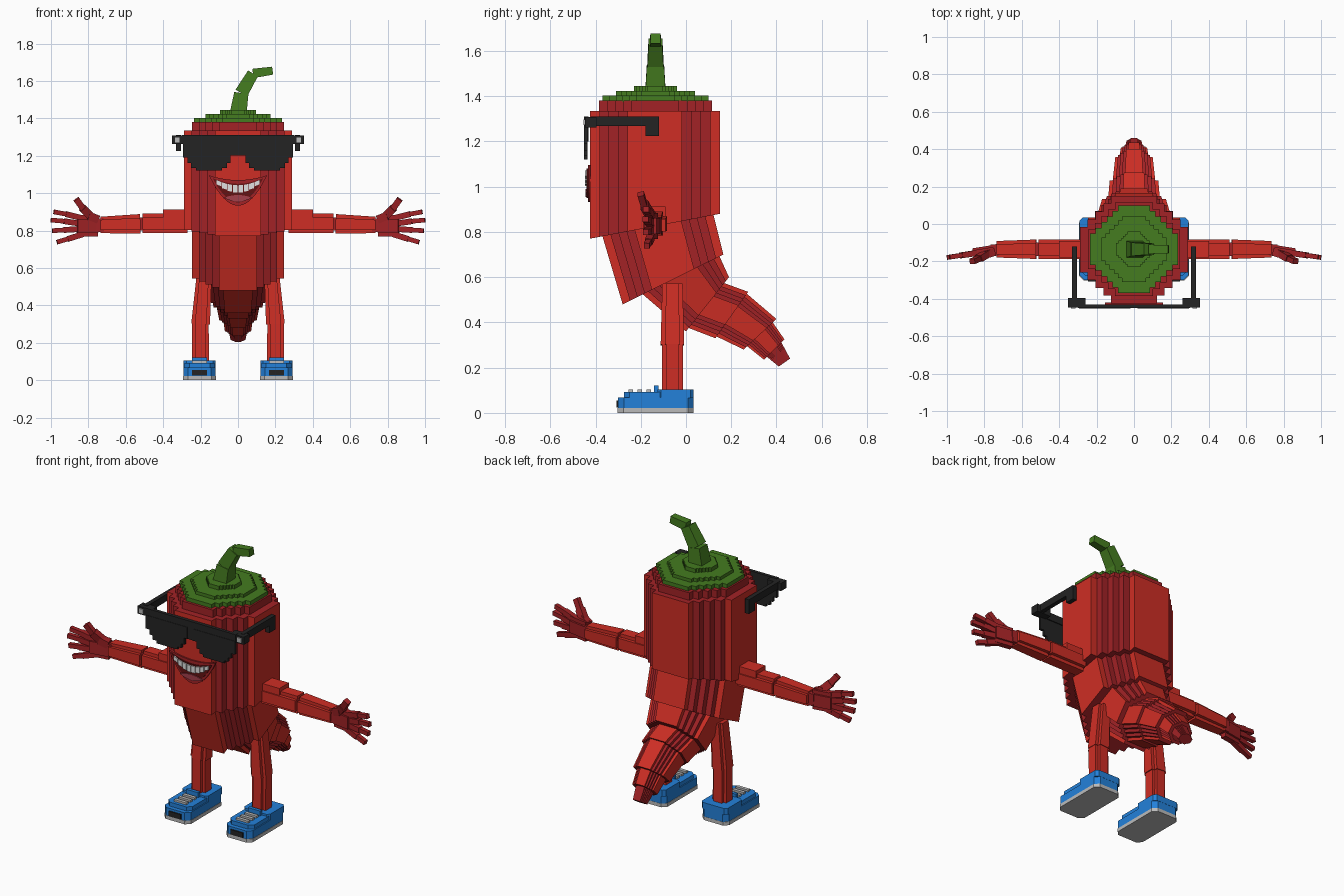
import bpy, bmesh, math
from mathutils import Vector as V

if "Cube" in bpy.data.objects:
    bpy.data.objects.remove(bpy.data.objects["Cube"])


def mat(name, *rgb):
    m = bpy.data.materials.new(name)
    m.diffuse_color = (*rgb, 1)
    m.use_nodes = True
    m.node_tree.nodes["Principled BSDF"].inputs["Base Color"].default_value = m.diffuse_color
    return m


RED = mat("bright red", .62, .027, .018)
DARK = mat("deep red", .36, .016, .019)
GREEN = mat("stalk green", .058, .20, .014)
BLUE = mat("shoe blue", .017, .22, .70)
BLACK = mat("black", .017, .017, .017)
GREY = mat("light grey", .50, .50, .50)
WHITE = mat("tooth white", .75, .75, .75)
MOUTH = mat("mouth dark red", .13, .006, .006)
TONGUE = mat("tongue pink", .37, .05, .07)


def finish(name, bm, *mats):
    bmesh.ops.recalc_face_normals(bm, faces=bm.faces)
    me = bpy.data.meshes.new(name)
    bm.to_mesh(me)
    bm.free()
    for m in mats:
        me.materials.append(m)
    ob = bpy.data.objects.new(name, me)
    bpy.context.collection.objects.link(ob)
    return ob


def stepped(flat, n):
    """Unit round outline made of n square steps per corner."""
    q = []
    for k in range(n + 1):
        d = (1 - flat) * k / n
        if k:
            q.append((1 - d, flat + (1 - flat) * (k - 1) / n))
        if k < n + 1:
            q.append((1 - d, flat + d))
    return (q + [(-x, y) for x, y in reversed(q)]
            + [(-x, -y) for x, y in q] + [(x, -y) for x, y in reversed(q)])


ROUND, CAP, PLUS = stepped(.42, 4), stepped(.36, 5), stepped(.62, 1)
SQUARE = [(1, 1), (-1, 1), (-1, -1), (1, -1)]


def loft(name, rings, prof, m, m2=None, dark_cap=True):
    """Skin the outline through (centre, u, v) rings; step faces and caps use m2."""
    bm = bmesh.new()
    loops = [[bm.verts.new(c + u * x + v * y) for x, y in prof] for c, u, v in rings]
    n = len(prof)
    for a, b in zip(loops, loops[1:]):
        for i in range(n):
            j = (i + 1) % n
            f = bm.faces.new((a[i], a[j], b[j], b[i]))
            mx = max(abs(prof[i][k] + prof[j][k]) / 2 for k in (0, 1))
            f.material_index = 1 if m2 and mx < .9 else 0
    for l in (loops[0], loops[-1]):
        f = bm.faces.new(l)
        f.material_index = 1 if m2 and dark_cap else 0
    return finish(name, bm, m, m2 or m)


def side_ring(hx, front, back):
    """Ring of half width hx whose front and back edges are given as (y, z)."""
    f, b = V((0, *front)), V((0, *back))
    return (f + b) / 2, V((hx, 0, 0)), (b - f) / 2


def beam(name, p, q, a, b, m, prof=SQUARE, end=None):
    """Straight limb from p to q; a = half size in the front plane, b = in depth."""
    p, q = V(p), V(q)
    d = (q - p).normalized()
    v = (V((0, 1, 0)) - d * d.y).normalized()
    u = v.cross(d)
    a2, b2 = end or (a, b)
    return loft(name, [(p, u * a, v * b), (q, u * a2, v * b2)], prof, m)


def plate(name, pts, y0, y1, m):
    """Front-facing outline in x, z given a depth."""
    bm = bmesh.new()
    a = [bm.verts.new((x, y0, z)) for x, z in pts]
    b = [bm.verts.new((x, y1, z)) for x, z in pts]
    bm.faces.new(a)
    bm.faces.new(b)
    for i in range(len(a)):
        j = (i + 1) % len(a)
        bm.faces.new((a[i], a[j], b[j], b[i]))
    return finish(name, bm, m)


def box(name, x0, x1, y0, y1, z0, z1, m):
    return plate(name, [(x0, z0), (x1, z0), (x1, z1), (x0, z1)], y0, y1, m)


def slab(name, pts, z0, z1, m):
    """Ground-plane outline in x, y given a height."""
    bm = bmesh.new()
    f = bm.faces.new([bm.verts.new((x, y, z0)) for x, y in pts])
    r = bmesh.ops.extrude_face_region(bm, geom=[f])
    for e in r["geom"]:
        if isinstance(e, bmesh.types.BMVert):
            e.co.z = z1
    if not any(g.calc_center_median().z < z0 + 1e-5 for g in bm.faces):
        bm.faces.new([v for v in bm.verts if v.co.z == z0])
    return finish(name, bm, m)


# pepper body, bending back into the tail
R = side_ring
loft("upper_body", [R(.29, (-.425, .77), (.15, .88)), R(.29, (-.425, 1.335), (.15, 1.335))],
     ROUND, RED, DARK)
loft("body_shoulder", [R(.245, (-.385, 1.33), (.115, 1.33)), R(.245, (-.385, 1.38), (.115, 1.38))],
     ROUND, DARK)
loft("lower_body", [R(.245, (-.375, .80), (.115, .90)), R(.245, (-.28, .48), (.165, .70))],
     ROUND, RED, DARK)
loft("hip", [R(.20, (-.21, .54), (.14, .71)), R(.17, (.0, .36), (.19, .60))], ROUND, RED, DARK)
loft("tail_base", [R(.14, (.0, .38), (.165, .575)), R(.13, (.13, .33), (.275, .535))],
     ROUND, RED, DARK)
loft("tail_middle", [R(.115, (.12, .345), (.265, .53)), R(.10, (.255, .28), (.40, .415))],
     ROUND, RED, DARK)
loft("tail_end", [R(.08, (.27, .295), (.38, .405)), R(.07, (.345, .235), (.435, .325))],
     ROUND, RED, DARK)
loft("tail_tip", [R(.05, (.355, .25), (.42, .315)), R(.04, (.41, .205), (.46, .24))], ROUND, DARK)

# leafy cap and bent stalk
for r, z0, z1 in ((.235, 1.375, 1.403), (.175, 1.40, 1.422), (.095, 1.42, 1.445)):
    loft("leaf_cap", [(V((0, -.135, z)), V((r, 0, 0)), V((0, r, 0))) for z in (z0, z1)], CAP, GREEN)
stalk = [(0, 1.42), (.018, 1.535), (.08, 1.64), (.185, 1.655)]
for i, w in enumerate((.045, .036, .025)):
    (x0, z0), (x1, z1) = stalk[i], stalk[i + 1]
    beam("stalk", (x0, -.135, z0), (x1, -.135, z1), w, w, GREEN, end=(w * .85, w * .85))

# smiling mouth
XS = [-1 + i / 8 for i in range(17)]


def smile(w, top, sag_t, bot, sag_b):
    return ([(x * w, bot + sag_b * x * x) for x in XS]
            + [(x * w, top + sag_t * x * x) for x in reversed(XS[1:-1])])


plate("lips", smile(.155, 1.07, .025, .933, .162), -.434, -.42, DARK)
plate("mouth_inside", smile(.135, 1.05, .03, .950, .13), -.439, -.432, MOUTH)
plate("tongue", smile(.075, .99, -.015, .955, .02), -.444, -.437, TONGUE)
for i in range(8):
    x0, x1 = -.116 + i * .029 + .002, -.116 + (i + 1) * .029 - .002
    t = [1.042 + 2.2 * x * x for x in (x0, x1)]
    h = .040 - 1.6 * ((x0 + x1) / 2) ** 2
    plate("tooth", [(x0, t[0] - h), (x1, t[1] - h), (x1, t[1]), (x0, t[0])], -.446, -.437, WHITE)

# sunglasses front
box("glasses_bar", -.30, .30, -.450, -.430, 1.265, 1.31, BLACK)
box("glasses_bridge", -.04, .04, -.450, -.432, 1.20, 1.27, BLACK)
LENS = [(.02, 1.27), (.02, 1.20), (.04, 1.20), (.04, 1.16), (.06, 1.16), (.06, 1.135), (.085, 1.135),
        (.085, 1.12), (.225, 1.12), (.225, 1.135), (.25, 1.135), (.25, 1.16), (.27, 1.16),
        (.27, 1.19), (.295, 1.19), (.295, 1.27)]

FINGERS = [((.84, .868), (.92, .888), (.985, .900)), ((.85, .838), (.93, .850), (1.0, .856)),
           ((.85, .808), (.93, .803), (.993, .799)), ((.83, .780), (.91, .755), (.968, .738))]

for s in (1, -1):
    def sbox(name, x0, x1, *rest):
        return box(name, s * x0, s * x1, *rest)

    # sunglasses sides
    plate("lens", [(s * x, z) for x, z in LENS], -.452, -.436, BLACK)
    sbox("glasses_hinge", .26, .352, -.447, -.395, 1.262, 1.308, BLACK)
    sbox("hinge_stud", .312, .338, -.453, -.44, 1.272, 1.298, GREY)
    sbox("glasses_arm", .306, .332, -.42, -.12, 1.268, 1.31, BLACK)
    sbox("ear_hook", .306, .332, -.178, -.12, 1.225, 1.27, BLACK)

    # arm
    sbox("shoulder_plate", .27, .40, -.18, -.09, .87, .912, RED)
    beam("upper_arm", (s * .27, -.135, .838), (s * .51, -.135, .838), .052, .052, RED, PLUS)
    beam("elbow", (s * .50, -.135, .836), (s * .53, -.135, .836), .035, .035, DARK)
    beam("forearm", (s * .522, -.135, .836), (s * .735, -.135, .83), .052, .052, RED, PLUS,
         end=(.044, .044))
    beam("wrist", (s * .72, -.137, .83), (s * .765, -.14, .828), .036, .03, DARK)

    # hand
    beam("palm", (s * .75, -.14, .826), (s * .86, -.158, .826), .058, .028, DARK, PLUS)
    for p in FINGERS:
        a, b, c = [(s * x, -.155 - .15 * (x - .84), z) for x, z in p]
        beam("finger", a, b, .0155, .0155, DARK)
        beam("fingertip", b, c, .0125, .0125, DARK)
    beam("thumb", (s * .78, -.155, .868), (s * .83, -.185, .92), .022, .018, DARK)
    beam("thumb_tip", (s * .825, -.183, .912), (s * .755 + s * .11, -.20, .968), .017, .014, DARK)
    beam("thumb_bulge", (s * .75, -.15, .86), (s * .80, -.165, .88), .022, .02, DARK)

    # leg
    beam("thigh", (s * .20, -.06, .30), (s * .18, -.06, .57), .050, .052, RED, PLUS,
         end=(.040, .045))
    beam("shin", (s * .20, -.06, .09), (s * .202, -.06, .32), .045, .047, RED, PLUS)

    # shoe, built in stacked layers
    def shoe(front, back, w, c=.025):
        pts = [(-w, back - c), (-w + c, back), (w - c, back), (w, back - c),
               (w, front + c), (w - c, front), (-w + c, front), (-w, front + c)]
        return [(s * .205 + x, y) for x, y in pts]

    slab("sole", shoe(-.302, .034, .088), 0, .021, GREY)
    slab("shoe_base", shoe(-.300, .033, .086), .02, .068, BLUE)
    slab("shoe_upper", shoe(-.275, .033, .080), .066, .092, BLUE)
    slab("shoe_heel", shoe(-.125, .034, .086, .015), .066, .104, BLUE)
    sbox("shoe_tongue", .165, .245, -.142, -.122, .09, .122, BLUE)
    sbox("toe_cap", .165, .245, -.308, -.298, .024, .054, BLACK)
    for y in (-.245, -.205, -.165):
        sbox("lace", .165, .245, y - .01, y + .01, .088, .104, GREY)
